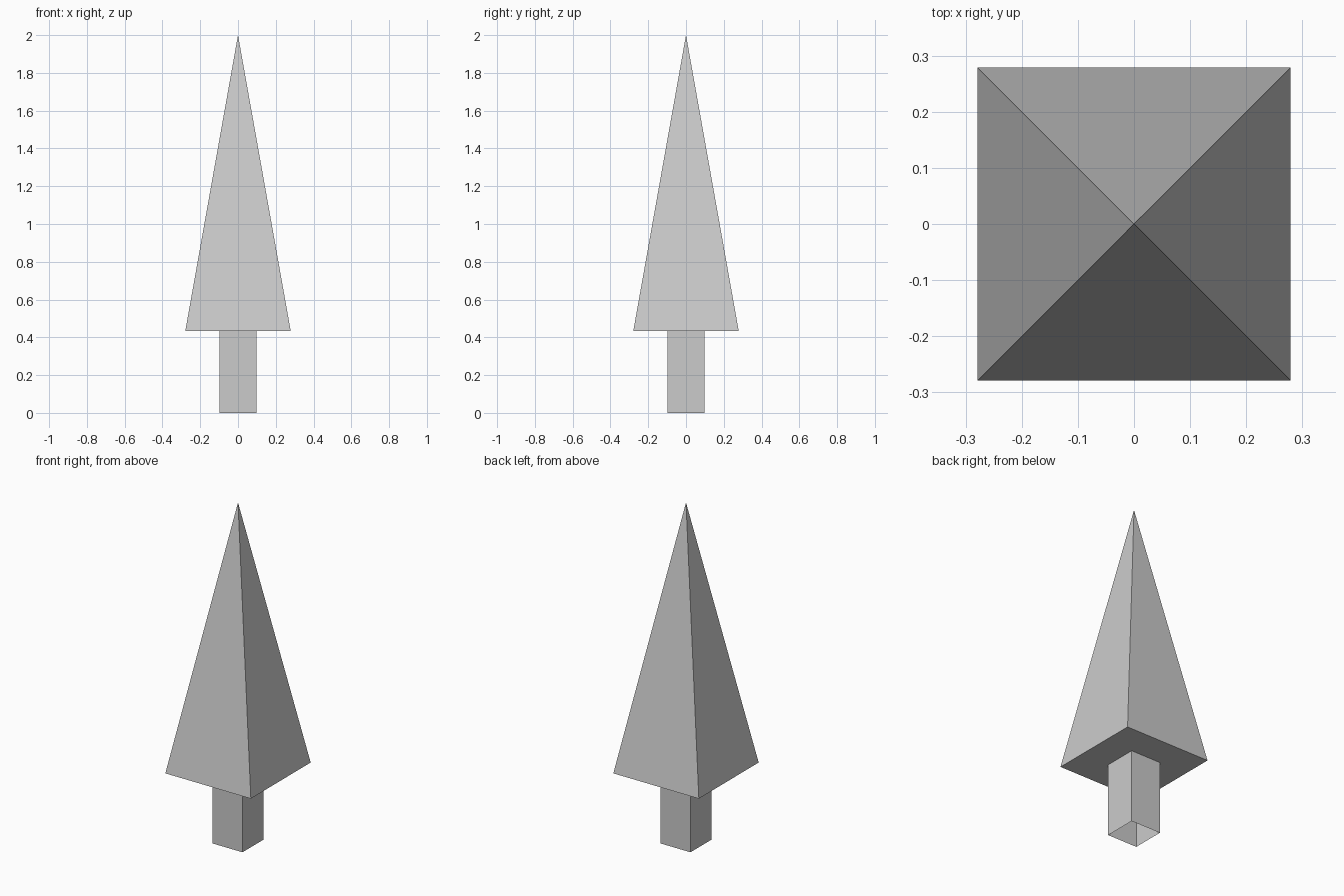
import bpy, bmesh

if "Cube" in bpy.data.objects:
    bpy.data.objects.remove(bpy.data.objects["Cube"])

TRUNK, SKIRT = 0.098, 0.279   # half widths
BASE_Z, TOP_Z = 0.434, 2.0


def square(bm, half, z):
    return [bm.verts.new((sx * half, sy * half, z))
            for sx, sy in ((-1, -1), (1, -1), (1, 1), (-1, 1))]


def bridge(bm, low, high):
    for i in range(4):
        j = (i + 1) % 4
        bm.faces.new((low[i], low[j], high[j], high[i]))


def finish(bm, name):
    mesh = bpy.data.meshes.new(name)
    bm.to_mesh(mesh)
    bm.free()
    bpy.context.collection.objects.link(bpy.data.objects.new(name, mesh))


# Trunk: square tube, open at the bottom
bm = bmesh.new()
bridge(bm, square(bm, TRUNK, 0), square(bm, TRUNK, BASE_Z))
finish(bm, "trunk")

# Foliage: four-sided pyramid with an underside ring around the trunk
bm = bmesh.new()
outer = square(bm, SKIRT, BASE_Z)
bridge(bm, square(bm, TRUNK, BASE_Z), outer)
tip = bm.verts.new((0, 0, TOP_Z))
for i in range(4):
    bm.faces.new((outer[i], outer[(i + 1) % 4], tip))
finish(bm, "foliage")
